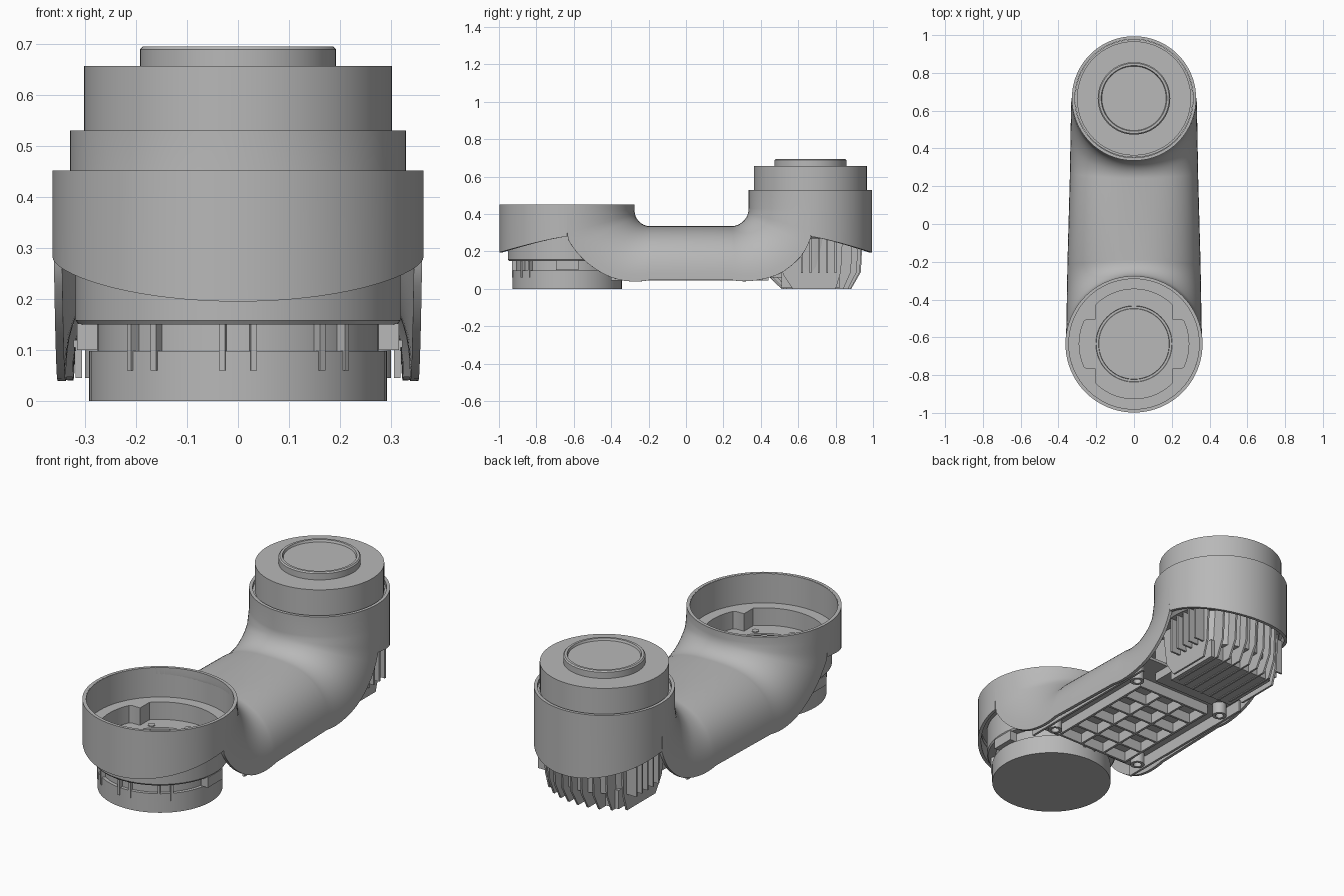
import bpy, bmesh
from math import sin, cos, pi, radians, copysign
from mathutils import Matrix

cube = bpy.data.objects.get("Cube")
if cube:
    bpy.data.objects.remove(cube)

grey = bpy.data.materials.new("plain grey")
grey.use_nodes = True
grey.diffuse_color = (0.48, 0.48, 0.48, 1)
grey.node_tree.nodes["Principled BSDF"].inputs["Base Color"].default_value = grey.diffuse_color

FRONT, BACK = -0.635, 0.665      # joint centres along y


def finish(name, bm, thickness=0):
    bmesh.ops.remove_doubles(bm, verts=bm.verts, dist=0.0005)
    bmesh.ops.recalc_face_normals(bm, faces=bm.faces)
    if thickness:
        top = max(bm.faces, key=lambda f: abs(f.normal.z) * f.calc_area())
        if top.normal.z < 0:
            bmesh.ops.reverse_faces(bm, faces=bm.faces)
    mesh = bpy.data.meshes.new(name)
    bm.to_mesh(mesh)
    bm.free()
    ob = bpy.data.objects.new(name, mesh)
    bpy.context.collection.objects.link(ob)
    mesh.materials.append(grey)
    bpy.ops.object.select_all(action='DESELECT')
    ob.select_set(True)
    bpy.context.view_layer.objects.active = ob
    if thickness:
        mod = ob.modifiers.new("wall", 'SOLIDIFY')
        mod.thickness = thickness
        mod.offset = -1
        bpy.ops.object.modifier_apply(modifier=mod.name)
    bpy.ops.object.shade_smooth_by_angle(angle=radians(32))
    return ob


def skin(bm, rows, closed=False):
    """Bridge rows of points with quads."""
    grid = [[bm.verts.new(p) for p in row] for row in rows]
    n = len(grid[0])
    for a, b in zip(grid, grid[1:]):
        for i in range(n if closed else n - 1):
            j = (i + 1) % n
            bm.faces.new((a[i], a[j], b[j], b[i]))
    return grid


def lathe(name, cy, profile, n=72):
    """Turn a profile; a radius may be a function of the angle."""
    bm = bmesh.new()
    rows = []
    for r, z in profile:
        row = []
        for i in range(n):
            a = 2 * pi * i / n
            q = r(a) if callable(r) else r
            row.append((q * cos(a), cy + q * sin(a), z))
        rows.append(row)
    skin(bm, rows, True)
    return finish(name, bm)


def add_box(bm, x0, x1, y0, y1, z0, z1, turn=Matrix()):
    m = Matrix.Translation(((x0 + x1) / 2, (y0 + y1) / 2, (z0 + z1) / 2)) \
        @ Matrix.Diagonal((x1 - x0, y1 - y0, z1 - z0, 1))
    bmesh.ops.create_cube(bm, size=1, matrix=turn @ m)


# Arm shell: half-pipe that bends up into a ring at each end
def section(py, pz, side, phi, near, far, half, power):
    row = []
    for i in range(41):
        t = pi * i / 40
        c, s = cos(t), max(sin(t), 0)
        x = half * copysign(abs(c) ** (2 / power), c)
        d = far - (far - near) * s ** (2 / power)
        row.append((x, py + side * d * cos(phi), pz - d * sin(phi)))
    return row


def reach(phi, start, keys):
    deg = phi * 180 / pi
    if deg <= 19:
        return start / cos(phi)
    for (a, da), (b, db) in zip(keys, keys[1:]):
        if deg <= b + 0.01:
            return da + (db - da) * (deg - a) / (b - a)
    return keys[-1][1]


def elbow(py, pz, side, near, centre, half, mid_half, rim, keys):
    start = abs(centre - py)
    rows = [[(x, y, rim) for x, y, z in section(py, pz, side, 0, near, start, half, 2)]]
    for k in range(19):
        f = k / 18
        phi = f * pi / 2
        rows.append(section(py, pz, side, phi, near, reach(phi, start, keys),
                            half + (mid_half - half) * f, 2 + 0.5 * f))
    return rows


def end_wall(bm, cy, side, r, rim, pz):
    """Outer half of a ring with a slanted lower edge."""
    rows = [[], [], []]
    for i in range(41):
        t = pi * i / 40
        x, y = r * cos(t), cy + side * r * sin(t)
        for row, z in zip(rows, (rim, pz, 0.28 - 0.085 * sin(t) ** 1.25)):
            row.append((x, y, z))
    skin(bm, rows)


shell = bmesh.new()
front_rows = elbow(-0.19, 0.42, -1, 0.085, FRONT, 0.363, 0.352, 0.452,
                   [(19, 0.468), (45, 0.432), (62, 0.412), (90, 0.372)])
back_rows = elbow(0.24, 0.43, 1, 0.095, BACK, 0.329, 0.34, 0.53,
                  [(19, 0.455), (33, 0.455), (53, 0.436), (67, 0.412), (90, 0.382)])
skin(shell, front_rows + back_rows[::-1])
end_wall(shell, FRONT, -1, 0.363, 0.452, 0.42)
end_wall(shell, BACK, 1, 0.329, 0.53, 0.43)
finish("arm_shell", shell, 0.016)

# Front joint: round liner inside the open ring
lathe("front_ring_liner", FRONT, [
    (0.357, 0.451), (0.345, 0.451), (0.345, 0.28), (0.357, 0.28), (0.357, 0.451)], 96)

# Front joint: stepped base drum
lathe("front_joint_base", FRONT, [
    (0, 0), (0.292, 0), (0.292, 0.098), (0.275, 0.098), (0.275, 0.15), (0.312, 0.15),
    (0.318, 0.158), (0.318, 0.29), (0.3, 0.29), (0.3, 0.18), (0, 0.18)])


# Front joint: floor with a deep notched pocket
def pocket(a):
    c, s = max(abs(cos(a)), 0.001), max(abs(sin(a)), 0.001)
    return min(0.29, max(0.205 / c, 0.13 / s))


lathe("front_joint_floor", FRONT, [
    (0.345, 0.285), (0.345, 0.3), (pocket, 0.3), (pocket, 0.21), (0.202, 0.21),
    (0.2, 0.203), (0.188, 0.203), (0.186, 0.21), (0, 0.21)], 144)

# Front joint: screws, clip legs and side brackets
screws, legs = bmesh.new(), bmesh.new()
for i in range(8):
    a = i * pi / 4
    bmesh.ops.create_cone(screws, cap_ends=True, segments=16, radius1=0.017, radius2=0.017,
                          depth=0.008, matrix=Matrix.Translation(
                              (0.23 * cos(a), FRONT + 0.23 * sin(a), 0.21)))
finish("front_joint_screws", screws)
for angle in (-40, 0, 40, 180):
    for off in (-6, 6):
        turn = Matrix.Translation((0, FRONT, 0)) @ Matrix.Rotation(radians(angle + off), 4, 'Z')
        add_box(legs, -0.006, 0.006, -0.297, -0.27, 0.06, 0.152, turn)
for s in (-1, 1):
    add_box(legs, s * 0.295 - 0.02, s * 0.295 + 0.02, FRONT - 0.06, FRONT + 0.06, 0.1, 0.152)
finish("front_joint_clips", legs)

# Back joint: drum with a raised lip on top
lathe("back_joint_drum", BACK, [
    (0, 0.27), (0.29, 0.27), (0.312, 0.29), (0.312, 0.515), (0.302, 0.515), (0.302, 0.657),
    (0.192, 0.657), (0.192, 0.689), (0.186, 0.695), (0.174, 0.695), (0.17, 0.684), (0, 0.684)])

# Back joint: finned heat sink below the drum
lathe("heat_sink_core", BACK, [(0, 0.08), (0.225, 0.08), (0.235, 0.28), (0, 0.28)], 48)
fins = bmesh.new()
add_box(fins, -0.19, 0.19, 0.51, 0.82, 0.004, 0.1)
for i in range(-4, 5):
    x = i * 0.055
    h = (0.28 ** 2 - x * x) ** 0.5
    outline = [(-h, 0.28), (h, 0.28), (h - 0.01, 0.09), (h * 0.78, 0), (-h * 0.55, 0),
               (-h * 0.85, 0.08)]
    sides = skin(fins, [[(x + s, BACK + y, z) for y, z in outline]
                        for s in (-0.005, 0.005)], True)
    for side in sides:
        fins.faces.new(side)
for s in (-1, 1):
    for k in range(-1, 4):
        add_box(fins, s * 0.25 - 0.03, s * 0.25 + 0.03, BACK + k * 0.045 - 0.005,
                BACK + k * 0.045 + 0.005, 0.085, 0.27)
finish("heat_sink_fins", fins)

# Underside: cover plate, rib grid and housing
cover = bmesh.new()
add_box(cover, -0.322, 0.322, -0.4, 0.47, 0.105, 0.12)
for s in (-1, 1):
    add_box(cover, s * 0.312 - 0.006, s * 0.312 + 0.006, -0.4, 0.44, 0.045, 0.11)
for i in range(4):
    x = -0.21 + 0.14 * i
    add_box(cover, x - 0.006, x + 0.006, -0.32, 0.3, 0.052, 0.11)
for i in range(6):
    y = -0.32 + i * 0.124
    add_box(cover, -0.216, 0.216, y - 0.006, y + 0.006, 0.052, 0.11)
add_box(cover, -0.18, 0.18, 0.38, 0.52, 0.06, 0.28)
finish("underside_cover", cover)

# Underside: hollow screw bosses
for word, y in (("front", -0.29), ("back", 0.34)):
    for side, hand in ((-1, "right"), (1, "left")):
        boss = lathe(f"screw_boss_{word}_{hand}", y, [
            (0.035, 0.11), (0.035, 0.045), (0.02, 0.045), (0.02, 0.1), (0, 0.1)], 20)
        boss.location.x = side * 0.265
